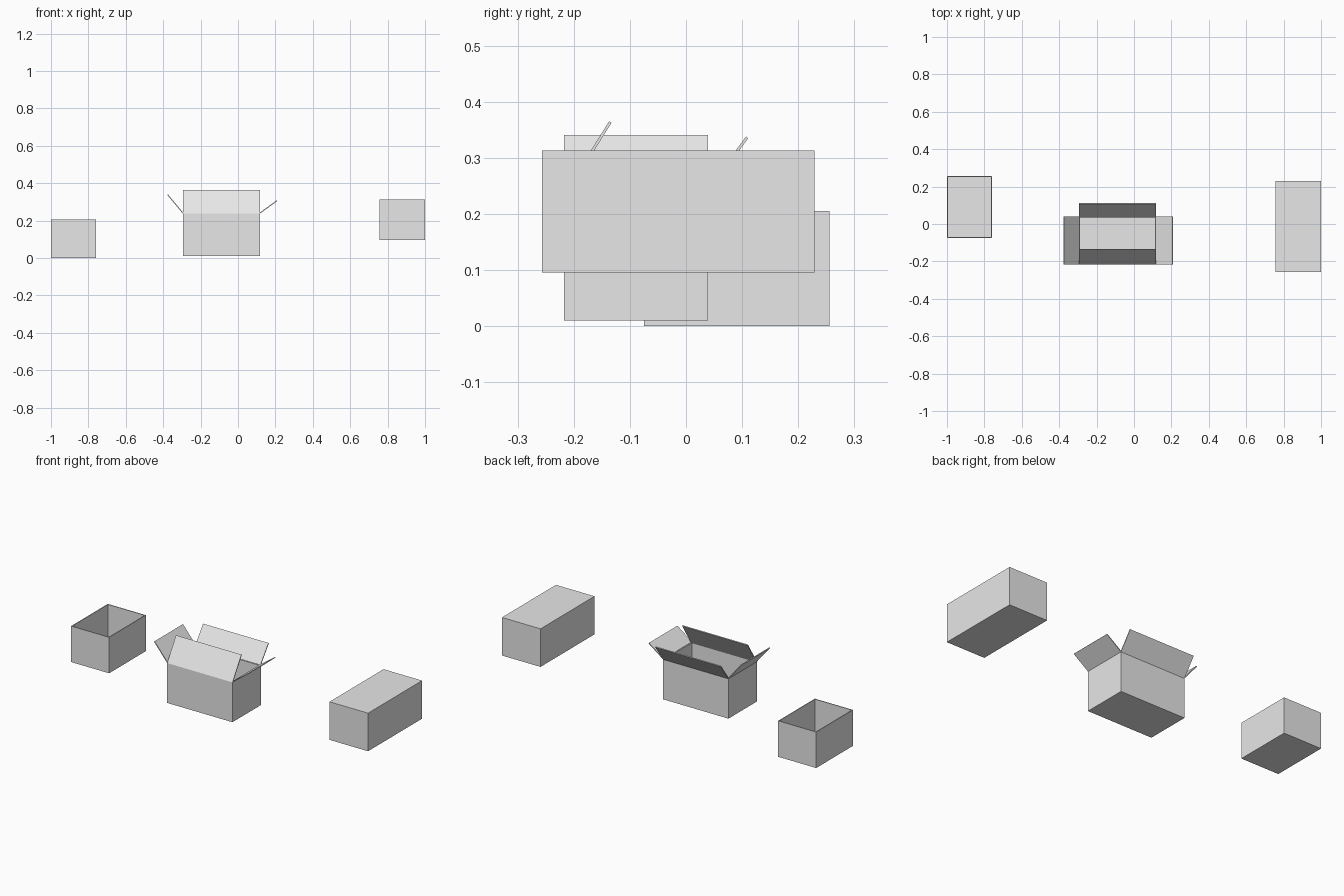
import bpy
import bmesh
from mathutils import Vector

cube = bpy.data.objects.get("Cube")
if cube:
    bpy.data.objects.remove(cube, do_unlink=True)

WALL = 0.005

grey = bpy.data.materials.new("plain grey card")
grey.use_nodes = True
colour = (0.8, 0.8, 0.8, 1)
grey.diffuse_color = colour
grey.node_tree.nodes["Principled BSDF"].inputs["Base Color"].default_value = colour


def finish(name, bm, thickness=0):
    mesh = bpy.data.meshes.new(name)
    bm.to_mesh(mesh)
    bm.free()
    mesh.materials.append(grey)
    obj = bpy.data.objects.new(name, mesh)
    bpy.context.collection.objects.link(obj)
    if thickness:
        mod = obj.modifiers.new("card thickness", "SOLIDIFY")
        mod.thickness = thickness
        mod.offset = -1
        mod.use_even_offset = True
    return obj


def box(name, low, high, is_open=False):
    """Box between two corners; an open one loses its lid and gains walls."""
    low, high = Vector(low), Vector(high)
    bm = bmesh.new()
    bmesh.ops.create_cube(bm, size=1)
    for v in bm.verts:
        v.co = [l + (c + 0.5) * (h - l) for l, c, h in zip(low, v.co, high)]
    if is_open:
        lid = [f for f in bm.faces if f.normal.z > 0.9]
        bmesh.ops.delete(bm, geom=lid, context="FACES")
    return finish(name, bm, WALL if is_open else 0)


def flap(name, hinge_a, hinge_b, swing):
    """Thin card sheet from a hinge line out along the swing vector."""
    a, b, s = Vector(hinge_a), Vector(hinge_b), Vector(swing)
    bm = bmesh.new()
    bm.faces.new([bm.verts.new(p) for p in (a, b, b + s, a + s)])
    return finish(name, bm, WALL)


# Small open box and closed long box on either side
box("small_open_box", (-1, -0.075, 0), (-0.76, 0.256, 0.205), True)
box("closed_box", (0.757, -0.257, 0.096), (1, 0.229, 0.313))

# Middle box with four raised flaps
x0, x1, y0, y1, top = -0.295, 0.117, -0.217, 0.039, 0.237
box("flap_box", (x0, y0, 0.01), (x1, y1, top), True)
flap("front_flap", (x0, y0, top), (x1, y0, top), (0, 0.08, 0.128))
flap("back_flap", (x1, y1, top), (x0, y1, top), (0, 0.072, 0.098))
flap("right_flap", (x0, y1, top), (x0, y0, top), (-0.083, 0, 0.1))
flap("left_flap", (x1, y0, top), (x1, y1, top), (0.092, 0, 0.067))
